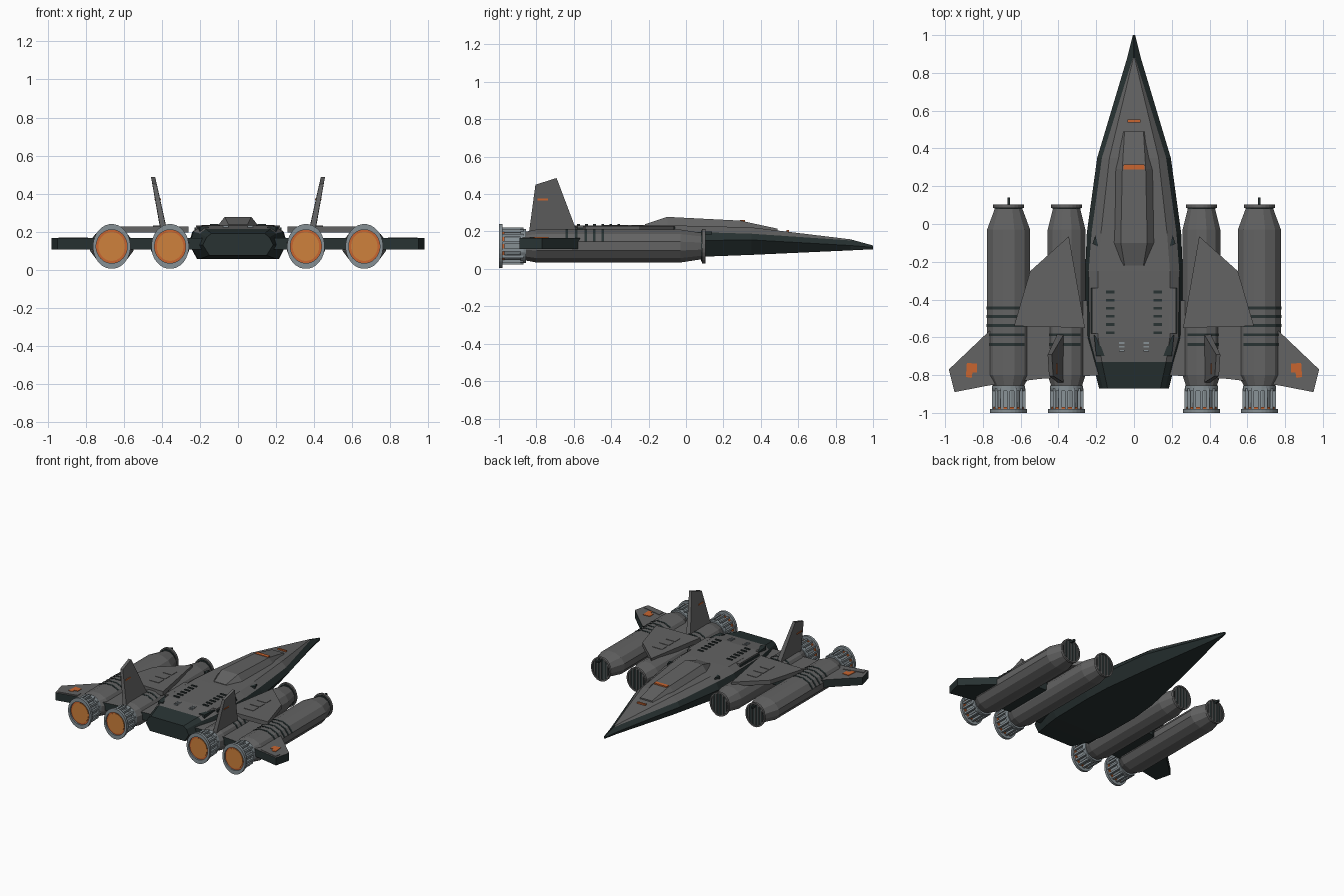
import bpy, bmesh, math

if "Cube" in bpy.data.objects:
    bpy.data.objects.remove(bpy.data.objects["Cube"])


def material(name, rgb):
    m = bpy.data.materials.new(name)
    m.diffuse_color = (*rgb, 1)
    m.use_nodes = True
    m.node_tree.nodes["Principled BSDF"].inputs["Base Color"].default_value = m.diffuse_color
    return m


GRAY = material("hull_gray", (0.125, 0.125, 0.125))
DARK = material("dark_green_black", (0.021, 0.032, 0.032))
METAL = material("light_metal", (0.24, 0.28, 0.30))
GLOW = material("engine_orange", (0.62, 0.22, 0.045))
MARK = material("marking_orange", (0.58, 0.13, 0.03))


def make(name, verts, faces, mats, rule=None):
    me = bpy.data.meshes.new(name)
    me.from_pydata(verts, [], faces)
    bm = bmesh.new()
    bm.from_mesh(me)
    bmesh.ops.recalc_face_normals(bm, faces=bm.faces)
    bm.normal_update()
    if rule:
        for f in bm.faces:
            f.material_index = rule(f)
    bm.to_mesh(me)
    bm.free()
    for m in mats:
        me.materials.append(m)
    ob = bpy.data.objects.new(name, me)
    bpy.context.collection.objects.link(ob)
    return ob


def loft(name, rings, mats, rule=None, closed=False):
    """Skin equal-sized rings; closed=True joins last ring to first."""
    n, k = len(rings[0]), len(rings)
    verts = [p for r in rings for p in r]
    faces = [(i * n + j, i * n + (j + 1) % n,
              (i + 1) % k * n + (j + 1) % n, (i + 1) % k * n + j)
             for i in range(k if closed else k - 1) for j in range(n)]
    if not closed:
        faces += [tuple(range(n)), tuple(range((k - 1) * n, k * n))]
    return make(name, verts, faces, mats, rule)


def prism(name, poly, z0, z1, mats, s=1, rule=None):
    return loft(name, [[(s * x, y, z) for x, y in poly] for z in (z0, z1)], mats, rule)


def box(name, x0, x1, y0, y1, z0, z1, mat, s=1):
    return prism(name, [(x0, y0), (x1, y0), (x1, y1), (x0, y1)], z0, z1, [mat], s)


def oval(cx, y, rx, rz, n):
    """Oval ring around the engine axis with a flat facet on top."""
    return [(cx + rx * math.cos((j + .5) * math.tau / n), y,
             ZC + rz * math.sin((j + .5) * math.tau / n)) for j in range(n)]


ZC = 0.122

# Fuselage: half section points run deck edge, deck shoulder, chine, keel
SECTIONS = [
    (1.0, .002, .125, .004, .122, .006, .115, .004, .105),
    (.88, .003, .158, .006, .152, .036, .125, .02, .099),
    (.35, .13, .222, .17, .188, .195, .155, .13, .075),
    (-.05, .175, .232, .225, .20, .25, .15, .20, .06),
    (-.25, .19, .235, .24, .20, .258, .14, .215, .055),
    (-.60, .19, .232, .235, .20, .255, .13, .21, .055),
    (-.73, .17, .215, .20, .19, .22, .13, .19, .06),
    (-.87, .14, .19, .165, .17, .185, .13, .15, .075),
]
rings = []
for y, *v in SECTIONS:
    half = [(v[i], v[i + 1]) for i in (0, 2, 4, 6)]
    rings.append([(x, y, z) for x, z in half] + [(-x, y, z) for x, z in reversed(half)])


def hull_rule(f):
    c = f.calc_center_median()
    return 0 if f.normal.z > .4 and c.z > .14 and -.72 < c.y < .9 and \
        max(v.co.z for v in f.verts) - .001 > .19 and min(abs(v.co.x) for v in f.verts) < .195 \
        and all(v.co.z > .151 for v in f.verts) else 1


fuselage = loft("fuselage", rings, [GRAY, DARK], hull_rule)
# Deck and shoulder strips are gray, everything below the shoulder is dark
SHOULDERS = {(round(r[i][0], 3), round(r[i][1], 3)) for r in rings[1:] for i in (0, 1, 6, 7)}
for p in fuselage.data.polygons:
    pts = [fuselage.data.vertices[i].co for i in p.vertices]
    top = all((round(c.x, 3), round(c.y, 3)) in SHOULDERS for c in pts)
    p.material_index = 0 if top and p.center.y > -.7 else 1

# Canopy
loft("canopy", [[(wb, y, zb), (wt, y, zt), (-wt, y, zt), (-wb, y, zb)] for y, wt, zt, wb, zb in [
    (.49, .05, .215, .06, .195), (.29, .062, .258, .105, .215),
    (-.10, .07, .278, .115, .22), (-.22, .05, .238, .07, .22)]], [GRAY])
box("canopy_stripe", -.055, .055, .288, .316, .25, .262, MARK)
box("nose_stripe", -.035, .035, .538, .552, .195, .2085, MARK)


def engine(tag, cx, rx, s):
    k = 1 / math.cos(math.pi / 12)
    rz = .088 * k

    def tube(name, prof, mat, n=12, closed=False):
        return loft(f"{tag}_{name}", [oval(cx, y, a, b, n) for y, a, b in prof], [mat], closed=closed)

    # Nacelle, front flange and intake
    tube("nacelle", [(.09, .072, .072), (-.03, rx * k, rz), (-.80, rx * k, rz), (-.855, .085, .08)], GRAY)
    tube("intake_flange", [(.085, .082, .093), (.103, .082, .093), (.103, .072, .082),
                           (.085, .072, .082)], GRAY, 24, True)
    tube("intake_face", [(.08, .074, .084), (.095, .074, .084)], DARK, 24)
    for i in range(-2, 3):
        h = .08 * math.sqrt(1 - (i * .027 / .074) ** 2)
        box(f"{tag}_intake_slat", cx + i * .027 - .004, cx + i * .027 + .004,
            .09, .101, ZC - h, ZC + h, GRAY)
    # Nozzle: core, collar, rods, exhaust ring and glowing disc
    tube("nozzle_core", [(-.84, .066, .07), (-.975, .072, .08)], METAL, 16)
    tube("nozzle_collar", [(-.855, .088, .092), (-.885, .088, .092)], METAL, 24)
    for px, _, pz in oval(cx, 0, .083, .09, 14):
        box(f"{tag}_nozzle_rod", px - .008, px + .008, -.985, -.87, pz - .008, pz + .008, METAL)
    tube("exhaust_ring", [(-.98, .099, .118), (-1, .099, .118), (-1, .082, .088),
                          (-.98, .082, .088)], METAL, 28, True)
    tube("exhaust_rim", [(-.97, .083, .089), (-.988, .083, .089)], MARK, 28)
    tube("exhaust_glow", [(-.98, .07, .076), (-.992, .07, .076)], GLOW, 28)
    # Dark cooling slats wrapping the upper outer side of the nacelle
    for y in (-.445, -.49, -.537, -.587, -.638):
        arc = []
        for q in (.97, 1.025):
            pts = [(cx + s * rx * k * q * math.cos(math.radians(a)), ZC + rz * q * math.sin(math.radians(a)))
                   for a in (15, 45, 75, 105, 135)]
            arc += pts if q < 1 else pts[::-1]
        loft(f"{tag}_cooling_slat", [[(x, y + d, z) for x, z in arc] for d in (-.007, .007)], [DARK])


for s, side in ((1, "right"), (-1, "left")):
    engine(f"{side}_outer_engine", s * .664, .114, s)
    engine(f"{side}_inner_engine", s * .357, .10, s)
    box(f"{side}_probe", .657, .671, .09, .14, .185, .20, DARK, s)

    # Rear wing: gray top, dark edges and underside
    prism(f"{side}_rear_wing", [(.18, -.40), (.52, -.42), (.77, -.57), (.98, -.77), (.95, -.89),
                                (.77, -.855), (.50, -.82), (.18, -.80)],
          .107, .166, [GRAY, DARK], s, lambda f: 0 if f.normal.z > .5 else 1)
    prism(f"{side}_wing_marking", [(.83, -.74), (.885, -.735), (.89, -.81), (.86, -.815),
                                   (.855, -.785), (.83, -.785)], .164, .17, [MARK], s)
    prism(f"{side}_wing_flap", [(.79, -.80), (.945, -.835), (.935, -.875), (.79, -.845)],
          .164, .170, [GRAY], s)

    # Upper wing plate over the engines, with three hatches
    prism(f"{side}_upper_plate", [(.345, -.065), (.55, -.25), (.635, -.54), (.26, -.55)],
          .195, .228, [GRAY], s)
    for y in (-.26, -.342, -.42):
        box(f"{side}_plate_hatch", .366, .447, y - .032, y + .032, .225, .231, GRAY, s)

    # Canted tail fin
    def fin_ring(y0, z0, y1, z1, t):
        lean = lambda z: .395 + .2 * (z - .23)
        return [(s * (lean(z) + d), y, z) for y, z, d in
                ((y0, z0, -t), (y1, z1, -t), (y1, z1, t), (y0, z0, t))]
    loft(f"{side}_tail_fin", [fin_ring(-.857, .064, -.578, .185, .018),
                              fin_ring(-.805, .45, -.692, .486, .011)], [GRAY])
    box(f"{side}_fin_stripe", .406, .440, -.795, -.738, .366, .375, MARK, s)

    # Deck details: vents, rails, dark patches and rear louvres
    for i in range(6):
        y = -.36 - i * .043
        box(f"{side}_deck_vent", .102, .148, y - .007, y + .007, .225, .239, DARK, s)
    box(f"{side}_deck_rail", .185, .222, -.58, -.34, .19, .233, GRAY, s)
    box(f"{side}_rail_shadow_strip", .222, .228, -.58, -.34, .19, .222, DARK, s)
    prism(f"{side}_deck_patch", [(.212, -.585), (.20, -.70), (.155, -.70), (.185, -.62)],
          .18, .226, [DARK], s)
    prism(f"{side}_shoulder_mark", [(.188, -.12), (.22, -.105), (.205, -.06)], .18, .226, [DARK], s)
    for y in (-.63, -.65, -.67):
        box(f"{side}_rear_louvre", .05, .08, y - .004, y + .004, .215, .231, METAL, s)
